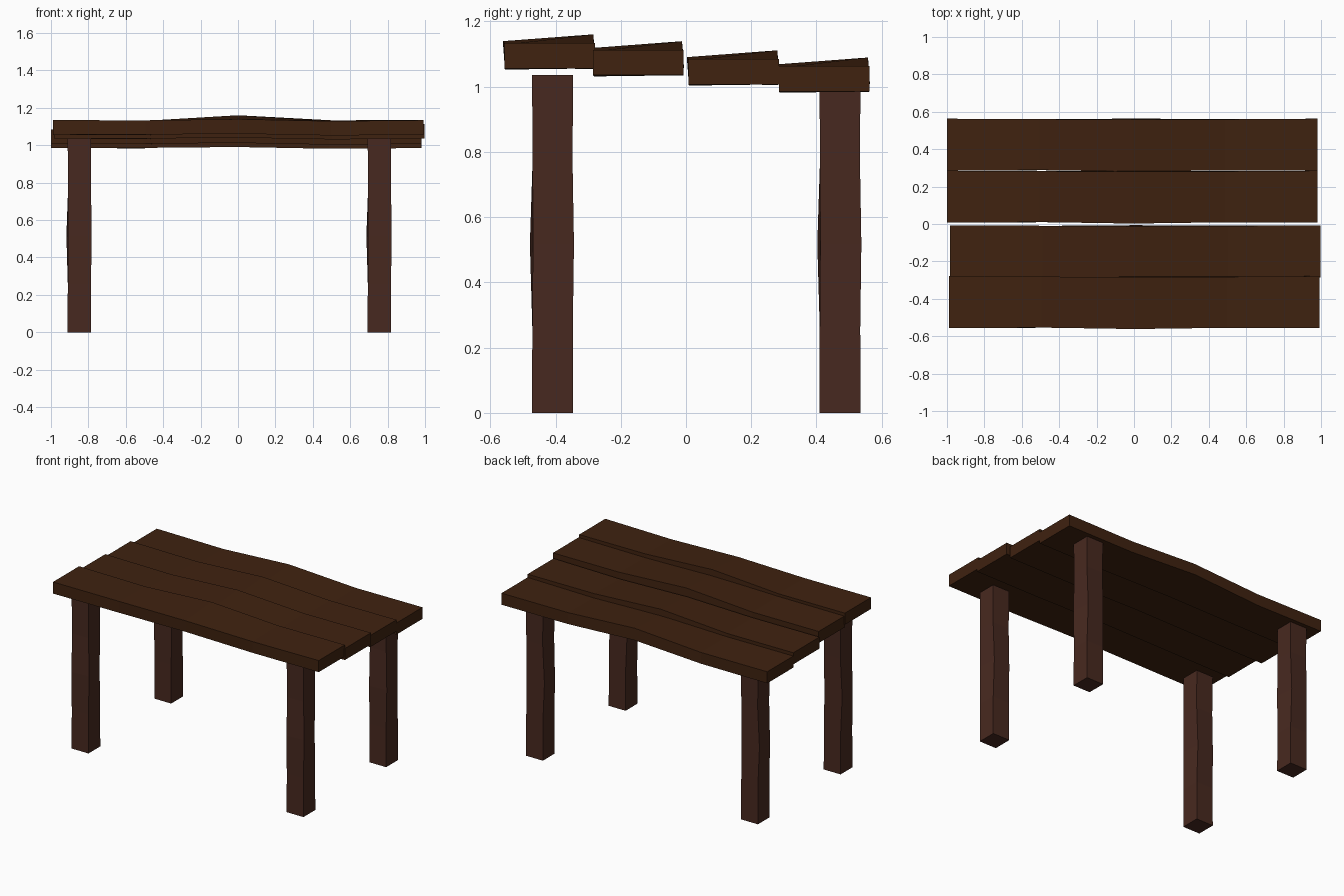
import bpy, bmesh
from math import cos, sin, radians
from mathutils import Vector

if "Cube" in bpy.data.objects:
    bpy.data.objects.remove(bpy.data.objects["Cube"])


def material(name, rgb):
    m = bpy.data.materials.new(name)
    m.diffuse_color = (*rgb, 1)
    m.use_nodes = True
    m.node_tree.nodes["Principled BSDF"].inputs["Base Color"].default_value = m.diffuse_color
    return m


def beam(name, origin, length, w, h, sections, axes, mat):
    """Loft rectangles along axes[2]; section = (t, u shift, v shift, scale, twist)."""
    u, v, d = (Vector(a) for a in axes)
    bm = bmesh.new()
    rings = []
    for t, du, dv, s, twist in sections:
        c, n = cos(radians(twist)), sin(radians(twist))
        ring = []
        for a, b in ((-1, -1), (1, -1), (1, 1), (-1, 1)):
            a, b = a * w / 2 * s, b * h / 2 * s
            ring.append(bm.verts.new(Vector(origin) + d * (t * length)
                                     + u * (du + a * c - b * n)
                                     + v * (dv + a * n + b * c)))
        rings.append(ring)
    for r0, r1 in zip(rings, rings[1:]):
        for i in range(4):
            j = (i + 1) % 4
            bm.faces.new((r0[i], r0[j], r1[j], r1[i]))
    bm.faces.new(rings[0][::-1])
    bm.faces.new(rings[-1])
    bmesh.ops.recalc_face_normals(bm, faces=bm.faces)
    me = bpy.data.meshes.new(name)
    bm.to_mesh(me)
    bm.free()
    me.materials.append(mat)
    ob = bpy.data.objects.new(name, me)
    bpy.context.collection.objects.link(ob)
    return ob


plank_wood = material("plank_wood", (0.05, 0.016, 0.005))
leg_wood = material("leg_wood", (0.064, 0.022, 0.014))

# Stepped table top: four slightly warped planks
plank_sections = [(0, 0, 0, 1, 0), (0.25, 0, -0.001, 0.98, -0.5),
                  (0.5, -0.002, 0.016, 1, 4.3),
                  (0.75, 0, -0.002, 0.98, 1), (1, 0, 0, 1, 0)]
planks = [(-0.99, -0.418, 1.095), (-0.985, -0.146, 1.074),
          (-1.0, 0.146, 1.046), (-1.0, 0.424, 1.024)]
for i, pos in enumerate(planks):
    beam(f"top_plank_{i + 1}", pos, 1.982, 0.278, 0.078, plank_sections,
         ((0, 1, 0), (0, 0, 1), (1, 0, 0)), plank_wood)

# Four legs with a slight twist at mid height
leg_sections = [(0, 0, 0, 1, 0), (0.25, 0, 0, 0.985, 0),
                (0.5, -0.002, -0.002, 1, 4.3),
                (0.75, 0.001, 0, 0.97, 0), (1, 0, 0, 1, 0)]
for side, x in (("left", -0.848), ("right", 0.756)):
    for end, y in (("front", -0.409), ("back", 0.472)):
        beam(f"{end}_{side}_leg", (x, y, 0), 1.036, 0.126, 0.126, leg_sections,
             ((1, 0, 0), (0, 1, 0), (0, 0, 1)), leg_wood)
